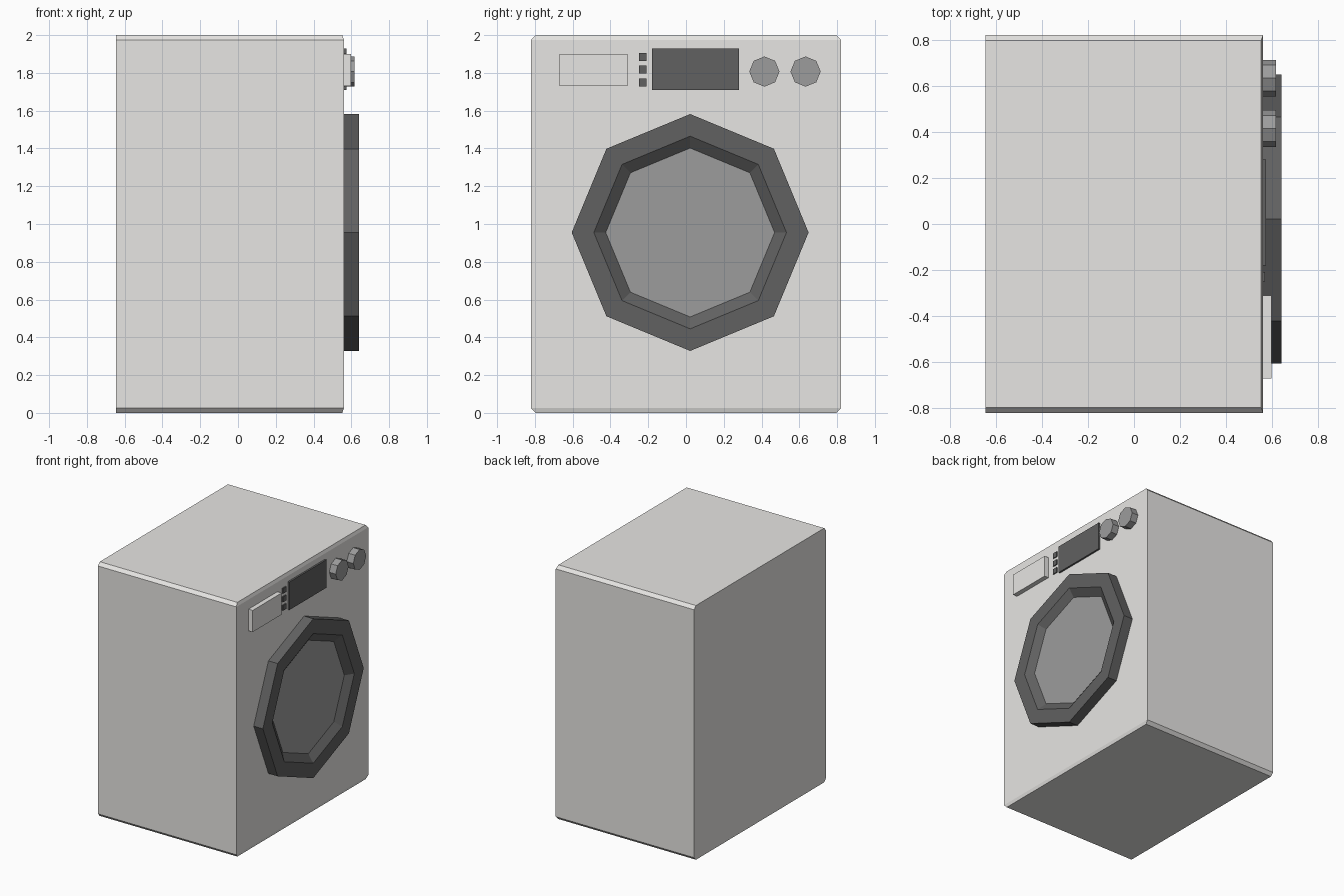
import bpy, bmesh, math

if "Cube" in bpy.data.objects:
    bpy.data.objects.remove(bpy.data.objects["Cube"])


def material(name, rgb):
    m = bpy.data.materials.new(name)
    m.diffuse_color = (*rgb, 1)
    m.use_nodes = True
    m.node_tree.nodes["Principled BSDF"].inputs["Base Color"].default_value = m.diffuse_color
    return m


WHITE = material("warm white", (0.80, 0.79, 0.77))
DARK = material("dark grey", (0.12, 0.12, 0.12))
GREY = material("mid grey", (0.335, 0.335, 0.335))
FRONT = 0.56  # x of the panel that carries the door and controls


def finish(name, bm, mat):
    bmesh.ops.recalc_face_normals(bm, faces=bm.faces)
    me = bpy.data.meshes.new(name)
    bm.to_mesh(me)
    bm.free()
    me.materials.append(mat)
    ob = bpy.data.objects.new(name, me)
    bpy.context.collection.objects.link(ob)
    return ob


def box(name, x, y, z, mat):
    bm = bmesh.new()
    bmesh.ops.create_cube(bm, size=1)
    for v in bm.verts:
        v.co = [lo + (c + 0.5) * (hi - lo) for c, (lo, hi) in zip(v.co, (x, y, z))]
    return finish(name, bm, mat)


def octagon_rings(name, y, z, rings, mat, cap):
    """Octagonal shell along x from (x, radius) rings; cap gets the last ring's face."""
    bm = bmesh.new()
    loops = []
    for x, r in rings:
        loops.append([bm.verts.new((x, y + r * math.cos(i * math.pi / 4),
                                    z + r * math.sin(i * math.pi / 4))) for i in range(8)])
    for a, b in zip(loops, loops[1:]):
        for i in range(8):
            j = (i + 1) % 8
            bm.faces.new((a[i], a[j], b[j], b[i]))
    bm.faces.new(loops[0])
    bm.faces.new(loops[-1]).material_index = 1
    ob = finish(name, bm, mat)
    ob.data.materials.append(cap)
    return ob


# Cabinet, chamfered along the side and front edges of its top and bottom
body = box("cabinet", (-0.645, FRONT), (-0.82, 0.82), (0, 2), WHITE)
bm = bmesh.new()
bm.from_mesh(body.data)
for v in bm.verts:
    v.co.z = 1.975 if v.co.z > 1 else 0.025
for f in [f for f in bm.faces if abs(f.normal.z) > 0.9]:
    up = 1 if f.normal.z > 0 else -1
    new = bmesh.ops.extrude_face_region(bm, geom=[f])
    bmesh.ops.delete(bm, geom=[f], context='FACES_ONLY')
    for v in [g for g in new["geom"] if isinstance(g, bmesh.types.BMVert)]:
        v.co.z += 0.025 * up
        v.co.y *= 0.797 / 0.82
        if v.co.x > 0:
            v.co.x -= 0.008
bm.to_mesh(body.data)
bm.free()

# Door: dark frame sloping in to a recessed window
octagon_rings("door", 0.022, 0.955,
              [(FRONT, 0.627), (0.64, 0.627), (0.64, 0.51), (0.597, 0.447)], DARK, GREY)

# Control panel
box("detergent_drawer", (FRONT, 0.597), (-0.67, -0.31), (1.73, 1.9), WHITE)
box("display", (FRONT, 0.574), (-0.18, 0.28), (1.71, 1.93), DARK)
for i, z in enumerate((1.75, 1.817, 1.884)):
    box(f"button_{i + 1}", (FRONT, 0.568), (-0.25, -0.208), (z - 0.021, z + 0.021), DARK)
for i, y in enumerate((0.415, 0.633)):
    octagon_rings(f"knob_{i + 1}", y, 1.807, [(FRONT, 0.08), (0.616, 0.08)], GREY, GREY)
